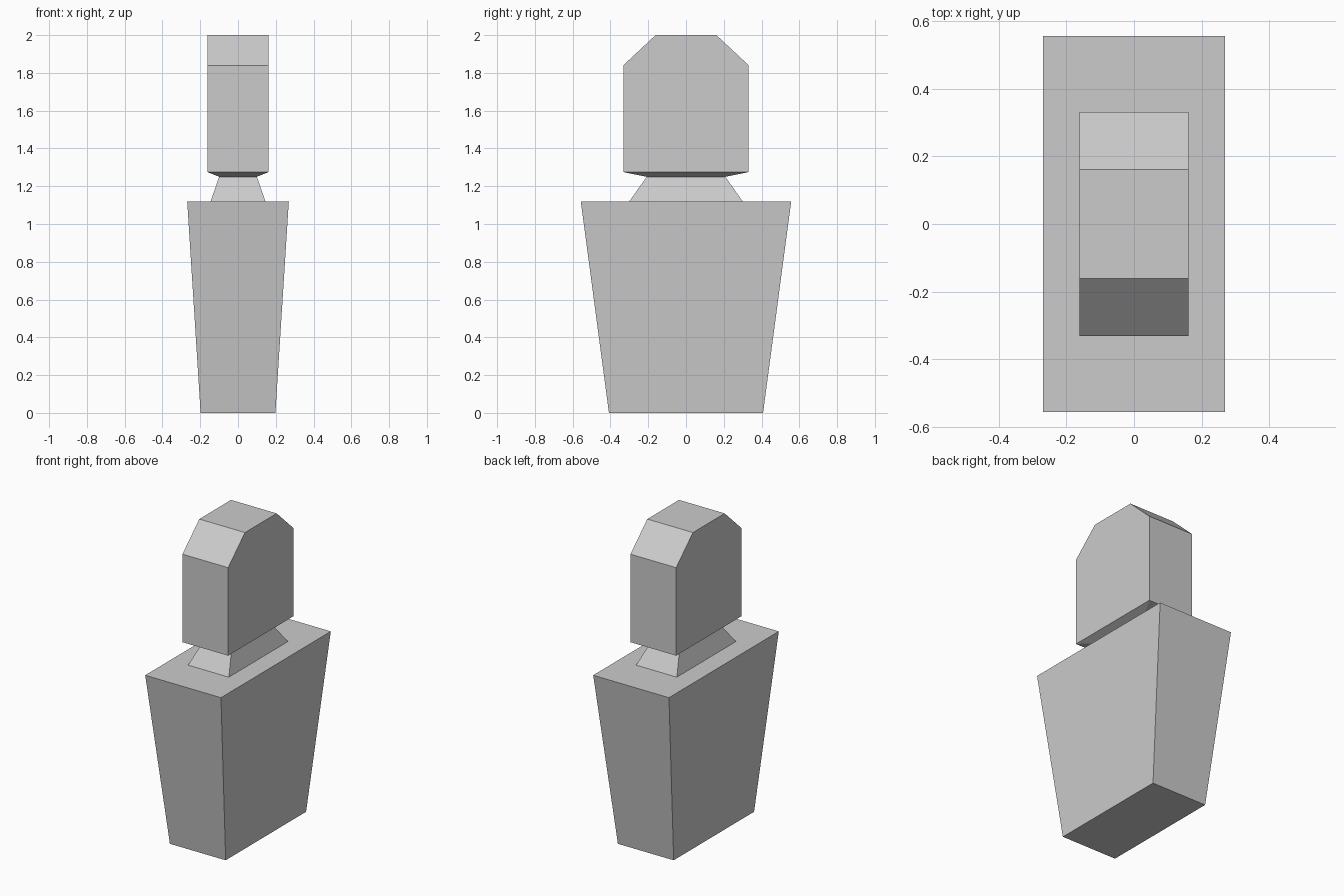
import bpy, bmesh

if "Cube" in bpy.data.objects:
    bpy.data.objects.remove(bpy.data.objects["Cube"])

grey = bpy.data.materials.new("plain grey")
grey.diffuse_color = (0.6, 0.6, 0.6, 1)
grey.use_nodes = True
grey.node_tree.nodes["Principled BSDF"].inputs["Base Color"].default_value = grey.diffuse_color


def loft(name, sections, bottom=True, top=True):
    """Stack rectangles given as (half width x, half depth y, height z)."""
    bm = bmesh.new()
    rings = [[bm.verts.new((sx * hx, sy * hy, z))
              for sx, sy in ((-1, -1), (1, -1), (1, 1), (-1, 1))]
             for hx, hy, z in sections]
    for low, high in zip(rings, rings[1:]):
        for i in range(4):
            j = (i + 1) % 4
            bm.faces.new((low[i], low[j], high[j], high[i]))
    if bottom:
        bm.faces.new(rings[0][::-1])
    if top:
        bm.faces.new(rings[-1])
    mesh = bpy.data.meshes.new(name)
    bm.to_mesh(mesh)
    bm.free()
    mesh.materials.append(grey)
    obj = bpy.data.objects.new(name, mesh)
    bpy.context.collection.objects.link(obj)
    return obj


# Tapered body, wider at the top
loft("body", [(0.198, 0.408, 0), (0.269, 0.557, 1.12)])

# Narrowing neck, open where it meets body and head
loft("neck", [(0.145, 0.30, 1.12), (0.10, 0.208, 1.25)], bottom=False, top=False)

# Head block with flared underside and sloped front and back top edges
loft("head", [(0.10, 0.208, 1.25), (0.162, 0.332, 1.275),
              (0.162, 0.332, 1.84), (0.162, 0.161, 2.0)], bottom=False)
